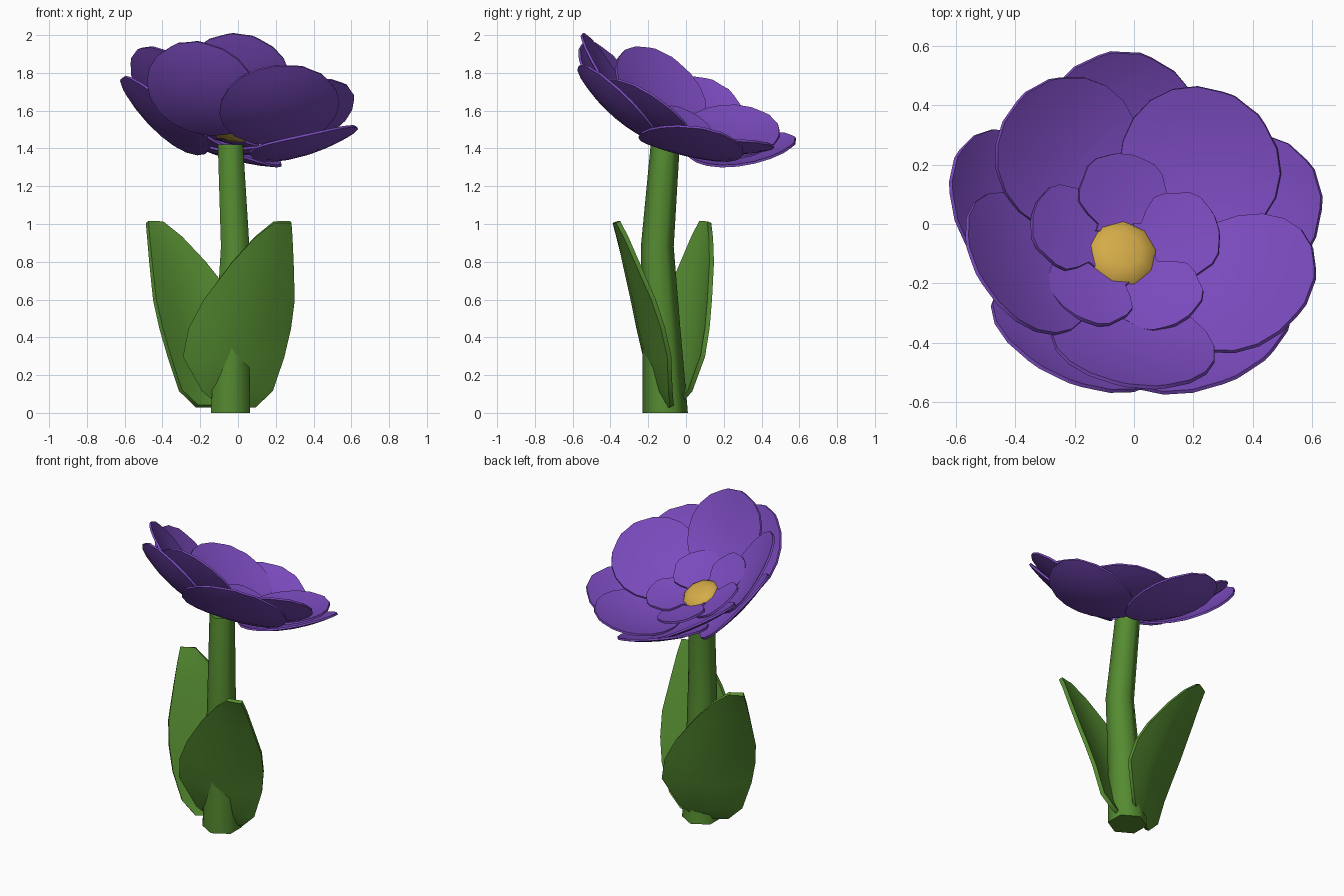
import bpy, math
from mathutils import Vector, Matrix

if "Cube" in bpy.data.objects:
    bpy.data.objects.remove(bpy.data.objects["Cube"])


def material(name, rgb):
    m = bpy.data.materials.new(name)
    m.diffuse_color = (*rgb, 1)
    m.use_nodes = True
    m.node_tree.nodes["Principled BSDF"].inputs["Base Color"].default_value = m.diffuse_color
    return m


PURPLE = material("petal purple", (0.195, 0.069, 0.51))
GREEN = material("leaf green", (0.09, 0.26, 0.03))
YELLOW = material("centre yellow", (0.66, 0.41, 0.065))


def make(name, verts, faces, mat, thick=0.0, angle=50):
    me = bpy.data.meshes.new(name)
    me.from_pydata([tuple(v) for v in verts], [], faces)
    me.materials.append(mat)
    ob = bpy.data.objects.new(name, me)
    bpy.context.collection.objects.link(ob)
    if thick:
        s = ob.modifiers.new("thickness", 'SOLIDIFY')
        s.thickness = thick
        s.offset = 0
    bpy.ops.object.select_all(action='DESELECT')
    ob.select_set(True)
    bpy.context.view_layer.objects.active = ob
    if thick:
        bpy.ops.object.modifier_apply(modifier="thickness")
    bpy.ops.object.shade_smooth_by_angle(angle=math.radians(angle))
    return ob


def grid_faces(rows, cols):
    return [(r * cols + c, r * cols + c + 1, (r + 1) * cols + c + 1, (r + 1) * cols + c)
            for r in range(rows - 1) for c in range(cols - 1)]


# tilted frame of the flower head
C = Vector((-0.04, -0.10, 1.42))
N = Vector((0.19, 0.39, 0.90)).normalized()
EX = (Vector((1, 0, 0)) - N * N.x).normalized()
EY = N.cross(EX)


def head(x, y, h):
    return C + EX * x + EY * y + N * h


def petal(name, deg, start, tip, width, base_h, tip_h, power, twist,
          shift=(0, 0), lean=0.0, root=0.2, wave=0.0):
    """Oval petal lying on a bowl-shaped surface around the head axis."""
    a = math.radians(deg)
    rows, cols = 11, 7
    verts = []
    for r in range(rows):
        p = math.pi * r / (rows - 1)
        t = (1 - math.cos(p)) / 2
        u = start + (tip - start) * t
        w = max(0.17, math.sin(p), root if t < 0.5 else 0)
        w *= width * (0.88 + 0.12 * t) * (1 + wave * math.cos(5 * p))
        for c in range(cols):
            s = c / (cols - 1) * 2 - 1
            v = w * s
            d = math.hypot(u, 0.8 * v)
            x = u * math.cos(a) - v * math.sin(a)
            y = u * math.sin(a) + v * math.cos(a)
            h = base_h + (tip_h - base_h) * (d / tip) ** power + twist * v / width - lean * y
            verts.append(head(x + shift[0], y + shift[1], h))
    make(name, verts, grid_faces(rows, cols), PURPLE, 0.013)


# three whorls of five petals: outer ones vary a little in angle, length and width
OUTER = [(17, 0.645, 0.29), (94, 0.615, 0.30), (168, 0.65, 0.29),
         (244, 0.655, 0.33), (307, 0.64, 0.345)]
for i, (deg, tip, width) in enumerate(OUTER):
    petal(f"outer_petal_{i}", deg, 0.12, tip, width, 0.0, 0.285, 2.4, 0.025)
for i in range(5):
    petal(f"middle_petal_{i}", 53 + 72 * i, 0.14, 0.61, 0.295, 0.025, 0.318, 2.0, 0.012,
          (0.005, -0.033), 0.07)
    petal(f"inner_petal_{i}", 90 + 72 * i, 0.07, 0.33, 0.165, 0.05, 0.14, 1.6, 0.012,
          (-0.015, -0.025), 0, 0.6, 0.06)

# domed flower centre
bpy.ops.mesh.primitive_uv_sphere_add(segments=9, ring_count=6, radius=1)
centre = bpy.context.object
centre.name = "flower_centre"
rot = Matrix((EX, EY, N)).transposed().to_4x4()
centre.data.transform(Matrix.Translation(head(-0.01, -0.03, 0.068)) @ rot
                      @ Matrix.Diagonal((0.117, 0.12, 0.04, 1)))
centre.data.materials.append(YELLOW)
bpy.ops.object.shade_smooth_by_angle(angle=math.radians(50))

# bent, tapering stem
SIDES = 6
rings = [(-0.04, -0.11, 0.0, 0.12), (-0.03, -0.13, 0.45, 0.1),
         (-0.015, -0.152, 0.88, 0.087), (-0.04, -0.11, 1.42, 0.077)]
sv, sf = [], []
for x, y, z, r in rings:
    for k in range(SIDES):
        a = 2 * math.pi * k / SIDES - math.pi / 2
        sv.append((x + r * math.cos(a), y + r * math.sin(a), z))
for j in range(len(rings) - 1):
    for k in range(SIDES):
        k2 = (k + 1) % SIDES
        sf.append((j * SIDES + k, j * SIDES + k2, (j + 1) * SIDES + k2, (j + 1) * SIDES + k))
sf.append(tuple(reversed(range(SIDES))))
sf.append(tuple(range((len(rings) - 1) * SIDES, len(rings) * SIDES)))
make("stem", sv, sf, GREEN, 0, 65)

# leaf rows: height, left edge, right edge, depth of the middle
LEAF = [(0.035, -0.09, 0.09, -0.10), (0.12, -0.19, 0.18, -0.15), (0.30, -0.29, 0.24, -0.205),
        (0.45, -0.26, 0.275, -0.24), (0.60, -0.18, 0.295, -0.27), (0.80, -0.03, 0.29, -0.315),
        (0.93, 0.09, 0.285, -0.345), (1.01, 0.19, 0.28, -0.37)]


def leaf(name, deg, shift):
    pivot = Vector((-0.04, -0.10, 0))
    rotz = Matrix.Rotation(math.radians(deg), 3, 'Z')
    cols = 5
    verts = []
    for z, x0, x1, y in LEAF:
        mid = (x0 + x1) / 2
        for c in range(cols):
            x = x0 + (x1 - x0) * c / (cols - 1)
            dx = x - mid
            p = Vector((x, y + 0.2 * dx + 0.9 * dx * dx, z))
            verts.append(rotz @ (p - pivot) + pivot + Vector((*shift, 0)))
    make(name, verts, grid_faces(len(LEAF), cols), GREEN, 0.025)


leaf("front_leaf", 0, (0, 0))
leaf("back_leaf", 197, (-0.06, 0.025))
